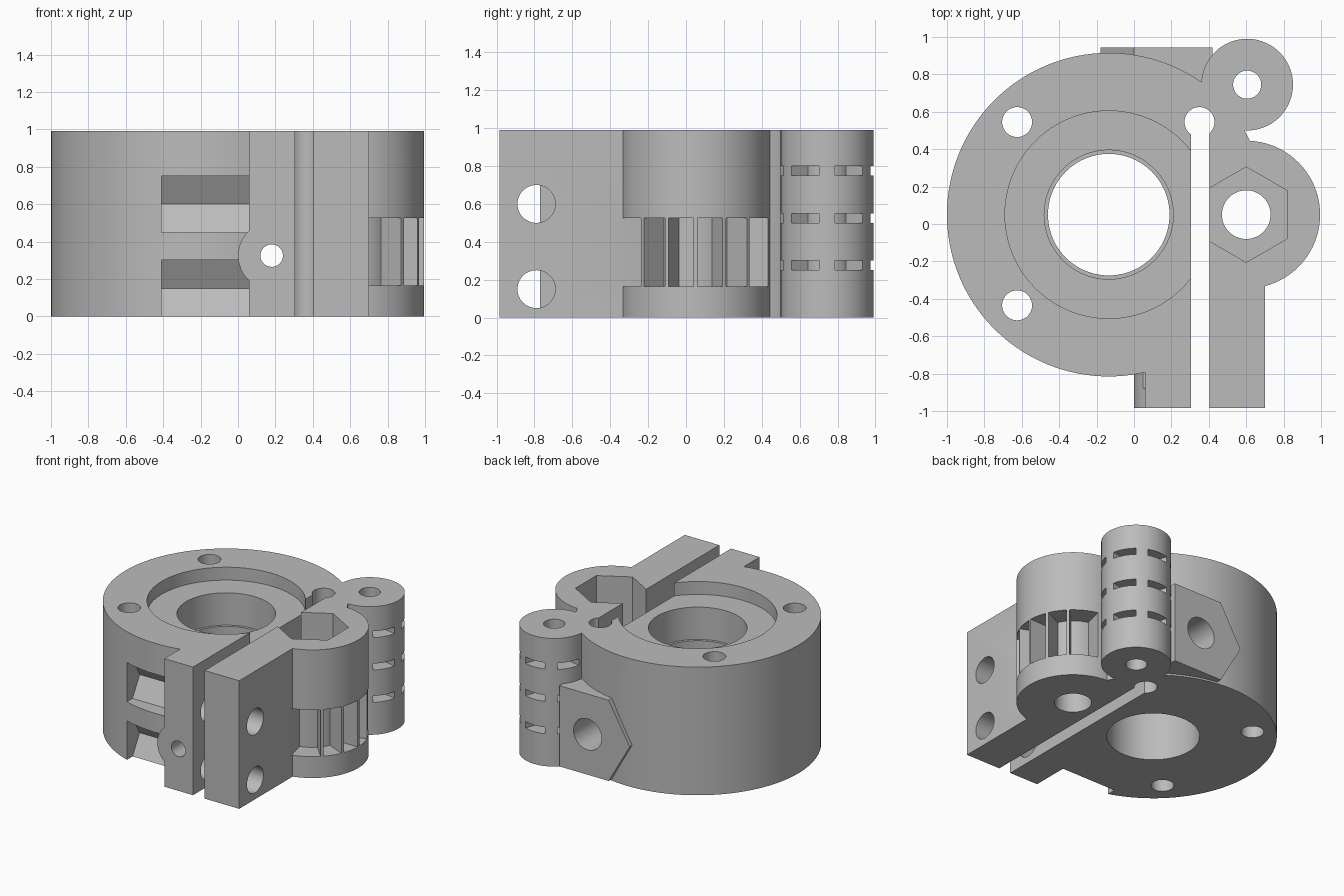
import bpy, bmesh, math

if "Cube" in bpy.data.objects:
    bpy.data.objects.remove(bpy.data.objects["Cube"], do_unlink=True)

H = 0.99            # overall height
LO, HI = -0.1, 1.1  # reach of through cuts

grey = bpy.data.materials.new("light_grey")
grey.use_nodes = True
grey.diffuse_color = (0.5, 0.5, 0.5, 1)
grey.node_tree.nodes["Principled BSDF"].inputs["Base Color"].default_value = (0.5, 0.5, 0.5, 1)


def prism(name, points, lo, hi, axis="z"):
    """Extrude a flat outline along an axis."""
    place = {"z": lambda a, b, t: (a, b, t),
             "y": lambda a, b, t: (a, t, b),
             "x": lambda a, b, t: (t, a, b)}[axis]
    bm = bmesh.new()
    low = [bm.verts.new(place(a, b, lo)) for a, b in points]
    high = [bm.verts.new(place(a, b, hi)) for a, b in points]
    bm.faces.new(low)
    bm.faces.new(high)
    n = len(points)
    for i in range(n):
        j = (i + 1) % n
        bm.faces.new((low[i], low[j], high[j], high[i]))
    bmesh.ops.recalc_face_normals(bm, faces=bm.faces)
    mesh = bpy.data.meshes.new(name)
    bm.to_mesh(mesh)
    bm.free()
    mesh.materials.append(grey)
    ob = bpy.data.objects.new(name, mesh)
    bpy.context.scene.collection.objects.link(ob)
    return ob


def ring(cx, cy, r, n=96, start=0):
    return [(cx + r * math.cos(start + math.tau * i / n),
             cy + r * math.sin(start + math.tau * i / n)) for i in range(n)]


def rect(x0, x1, y0, y1):
    return [(x0, y0), (x1, y0), (x1, y1), (x0, y1)]


def cyl(name, cx, cy, r, lo, hi, axis="z", n=96):
    return prism(name, ring(cx, cy, r, n), lo, hi, axis)


def cut(points, lo=LO, hi=HI, axis="z"):
    return ("DIFFERENCE", prism("cutter", points, lo, hi, axis))


def add(points, lo=0, hi=H, axis="z"):
    return ("UNION", prism("addition", points, lo, hi, axis))


def hole(cx, cy, r, lo=LO, hi=HI, axis="z"):
    return cut(ring(cx, cy, r, 48), lo, hi, axis)


def sector(cx, cy, r0, r1, a0, a1, lo, hi):
    """Curved window cutter between two radii and two angles in degrees."""
    steps = 8
    angles = [math.radians(a0 + (a1 - a0) * i / steps) for i in range(steps + 1)]
    outer = [(cx + r1 * math.cos(a), cy + r1 * math.sin(a)) for a in angles]
    inner = [(cx + r0 * math.cos(a), cy + r0 * math.sin(a)) for a in reversed(angles)]
    return cut(outer + inner, lo, hi)


def shape(ob, steps):
    """Run the boolean steps in order, bake them and shade the result."""
    for operation, tool in steps:
        mod = ob.modifiers.new("step", "BOOLEAN")
        mod.operation = operation
        mod.solver = "EXACT"
        mod.object = tool
        tool.hide_render = True
        bpy.context.view_layer.update()
        deps = bpy.context.evaluated_depsgraph_get()
        baked = bpy.data.meshes.new_from_object(ob.evaluated_get(deps))
        ob.modifiers.clear()
        ob.data = baked
        bpy.data.objects.remove(tool, do_unlink=True)
    bpy.ops.object.select_all(action="DESELECT")
    ob.select_set(True)
    bpy.context.view_layer.objects.active = ob
    bpy.ops.object.shade_smooth_by_angle(angle=math.radians(30))


bx, by = -0.135, 0.05    # bearing centre
nx = 0.6                 # nut column centre
px, py = 0.605, 0.745    # hinge post centre
tx, tz = 0.18, 0.325     # long bolt running front to back
bolt_y, bolt_z = -0.79, (0.15, 0.6)
slit = rect(0.305, 0.405, -1.2, 0.545)

# Main bearing housing with clamp flange, bolt boss and rear hexagonal pad
body = cyl("main_housing", bx, by, 0.865, 0, H, n=128)
pad = [(-0.18, tz), (0, 0.637), (0.42, 0.637), (0.42, 0.013), (0, 0.013)]
steps = [
    cut(rect(0.305, 1, -1.2, 0.5)),
    add(rect(0.06, 0.305, -0.985, -0.55)),
    add(ring(tx, tz, 0.18, 48)[12:37], -0.985, -0.7, "y"),
    add(pad, 0.65, 0.945, "y"),
    cut(slit),
    hole(0.35, 0.545, 0.08),
    cut(ring(bx, by, 0.555), 0.89, HI),
    cut(ring(bx, by, 0.345), 0.64, HI),
    cut(ring(bx, by, 0.325)),
    hole(-0.625, 0.545, 0.08),
    hole(-0.625, -0.435, 0.08),
    hole(tx, tz, 0.06, -1.1, 1.1, "y"),
    hole(tx, tz, 0.12, 0.65, 1.1, "y"),
]
for z in bolt_z:
    steps.append(cut(ring(bolt_y, z, 0.175, 6), -0.41, 0.06, "x"))
    steps.append(hole(bolt_y, z, 0.1, -0.1, 0.5, "x"))
shape(body, steps)

# Swinging jaw: nut column, clamp block and neck towards the hinge
jaw = cyl("clamp_jaw", nx, by, 0.395, 0, H)
neck = [(0.405, 0.2), (0.62, 0.2), (0.62, 0.445), (0.58, 0.52), (0.405, 0.52)]
steps = [
    cut(rect(0.1, 0.405, -1.2, 1)),
    add(rect(0.405, 0.7, -0.985, 0.05)),
    add(neck),
    hole(0.35, 0.545, 0.08),
    cut(ring(nx, by, 0.255, 6, math.pi / 2), 0.6, HI),
    hole(nx, by, 0.13),
]
steps += [hole(bolt_y, z, 0.1, 0.3, 0.8, "x") for z in bolt_z]
edges = [-78, -45, -22.5, 0, 22.5, 45, 78]
for a, b in zip(edges, edges[1:]):
    steps.append(sector(nx, by, 0.24, 0.43, a + 1.5, b - 1.5, 0.165, 0.525))
shape(jaw, steps)

# Hinge post with three rows of slots
post = cyl("hinge_post", px, py, 0.245, 0, H)
steps = [hole(px, py, 0.075)]
for z in (0.25, 0.5, 0.75):
    for k in range(6):
        steps.append(sector(px, py, 0.13, 0.27, 60 * k + 10, 60 * k + 50, z, z + 0.05))
shape(post, steps)
